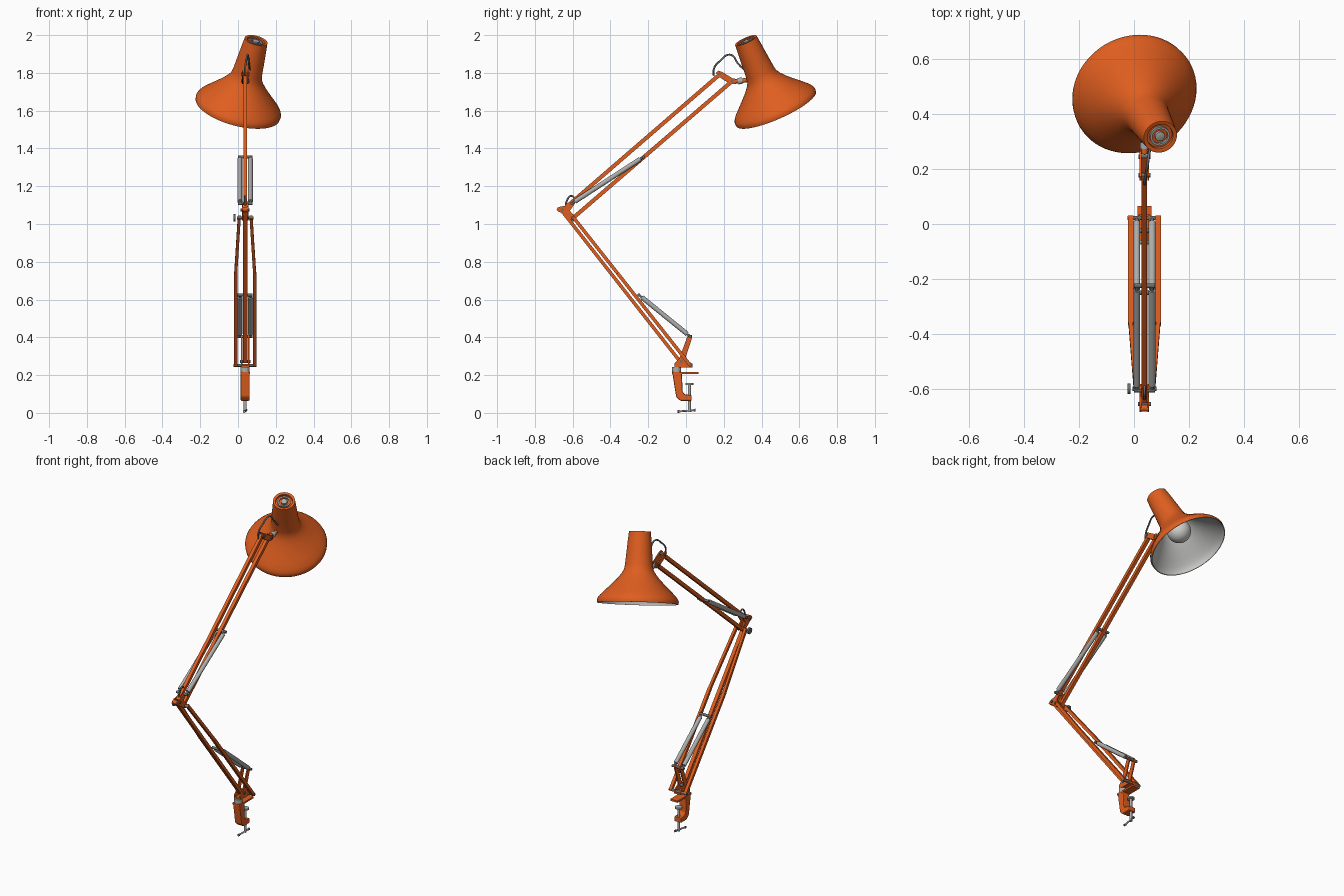
import bpy, bmesh, math
from mathutils import Vector, Matrix

if bpy.data.objects.get("Cube"):
    bpy.data.objects.remove(bpy.data.objects["Cube"], do_unlink=True)

CX = 0.038  # centre plane of the arms


def material(name, rgb):
    m = bpy.data.materials.new(name)
    m.use_nodes = True
    m.diffuse_color = (*rgb, 1)
    m.node_tree.nodes["Principled BSDF"].inputs["Base Color"].default_value = (*rgb, 1)
    return m


ORANGE = material("orange_paint", (0.74, 0.112, 0.014))
STEEL = material("spring_steel", (0.42, 0.42, 0.41))
DARK = material("dark_steel", (0.15, 0.15, 0.16))
LINING = material("pale_lining", (0.56, 0.56, 0.55))
GLASS = material("bulb_glass", (0.62, 0.62, 0.60))


def finish(name, bm, mats, matrix=Matrix(), smooth=True):
    bmesh.ops.recalc_face_normals(bm, faces=bm.faces)
    mesh = bpy.data.meshes.new(name)
    bm.to_mesh(mesh)
    bm.free()
    ob = bpy.data.objects.new(name, mesh)
    bpy.context.collection.objects.link(ob)
    ob.matrix_world = matrix
    for m in mats:
        mesh.materials.append(m)
    if smooth:
        bpy.ops.object.select_all(action='DESELECT')
        ob.select_set(True)
        bpy.context.view_layer.objects.active = ob
        bpy.ops.object.shade_smooth_by_angle(angle=math.radians(35))
    return ob


def frame(a, b):
    """Matrix at the middle of a-b, local z along a-b, local x near world x."""
    a, b = Vector(a), Vector(b)
    z = (b - a).normalized()
    side = Vector((1, 0, 0)) if abs(z.x) < 0.9 else Vector((0, 1, 0))
    y = z.cross(side).normalized()
    x = y.cross(z)
    return Matrix.Translation((a + b) / 2) @ Matrix((x, y, z)).transposed().to_4x4(), (b - a).length


def bar(name, a, b, w, h):
    m, length = frame(a, b)
    bm = bmesh.new()
    bmesh.ops.create_cube(bm, size=1)
    bmesh.ops.scale(bm, vec=(w, h, length), verts=bm.verts)
    finish(name, bm, [ORANGE], m, smooth=False)


def rod(name, a, b, r, mat=STEEL):
    m, length = frame(a, b)
    bm = bmesh.new()
    bmesh.ops.create_cone(bm, cap_ends=True, segments=20, radius1=r, radius2=r, depth=length)
    finish(name, bm, [mat], m)


def cross_pin(name, y, z, half, r=0.008, mat=DARK):
    rod(name, (CX - half, y, z), (CX + half, y, z), r, mat)


def plate(name, outline, x, thick):
    """Extrude a y-z outline along x."""
    bm = bmesh.new()
    face = bm.faces.new([bm.verts.new((x - thick / 2, y, z)) for y, z in outline])
    out = bmesh.ops.extrude_face_region(bm, geom=[face])
    bmesh.ops.translate(bm, vec=(thick, 0, 0),
                        verts=[v for v in out["geom"] if isinstance(v, bmesh.types.BMVert)])
    return finish(name, bm, [ORANGE], smooth=False)


def wire(name, points, r):
    cu = bpy.data.curves.new(name, 'CURVE')
    cu.dimensions = '3D'
    cu.bevel_depth = r
    cu.bevel_resolution = 2
    cu.use_fill_caps = True
    sp = cu.splines.new('BEZIER')
    sp.bezier_points.add(len(points) - 1)
    for bp, p in zip(sp.bezier_points, points):
        bp.co = p
        bp.handle_left_type = bp.handle_right_type = 'AUTO'
    cu.materials.append(DARK)
    bpy.context.collection.objects.link(bpy.data.objects.new(name, cu))


def lathe(profile, steps=64):
    bm = bmesh.new()
    vs = [bm.verts.new((r, 0, -t)) for r, t in profile]
    es = [bm.edges.new(pair) for pair in zip(vs, vs[1:])]
    bmesh.ops.spin(bm, geom=vs + es, cent=(0, 0, 0), axis=(0, 0, 1),
                   angle=math.tau, steps=steps)
    bmesh.ops.remove_doubles(bm, verts=bm.verts, dist=1e-5)
    return bm


# Lamp shade: outer wall, rim and pale inner wall
cap = Vector((0.096, 0.317, 1.972))
rim = Vector((0.0, 0.475, 1.615))
head, _ = frame(rim, cap)
head.translation = cap
outer = [(0.062, 0), (0.067, 0.05), (0.073, 0.12), (0.079, 0.19), (0.084, 0.217), (0.099, 0.242),
         (0.122, 0.27), (0.156, 0.305), (0.190, 0.338), (0.214, 0.362), (0.226, 0.378),
         (0.232, 0.392), (0.230, 0.408)]
inner = [(0.226, 0.408)] + [(r - 0.006, t + 0.003) for r, t in reversed(outer[2:-1])]
bm = lathe([(0, 0.014), (0.047, 0.014), (0.048, 0.002), (0.052, 0)] + outer + inner + [(0, 0.123)])
bmesh.ops.recalc_face_normals(bm, faces=bm.faces)
for f in bm.faces:
    c, n = f.calc_center_median(), f.normal
    if c.z < -0.03 and (c.x * n.x + c.y * n.y < -0.001 or n.z < -0.95):
        f.material_index = 1
finish("lamp_shade", bm, [ORANGE, LINING], head)

# Cap ring and centre screw
finish("cap_ring", lathe([(0.029, 0.016), (0.029, 0.004), (0.037, 0.004), (0.037, 0.016)], 32), [STEEL], head)
finish("cap_screw", lathe([(0.018, 0.016), (0.018, 0.002), (0.013, 0), (0, 0)], 24), [STEEL], head)

# Bulb and socket
bm = bmesh.new()
bmesh.ops.create_uvsphere(bm, u_segments=32, v_segments=20, radius=0.068)
finish("bulb", bm, [GLASS], head @ Matrix.Translation((0, 0, -0.285)))
finish("bulb_socket", lathe([(0.036, 0.12), (0.036, 0.19), (0.028, 0.24)], 24), [LINING], head)

# Upper arm: two parallel bars
bar("upper_arm_top_bar", (CX, -0.645, 1.08), (CX, 0.18, 1.793), 0.020, 0.021)
bar("upper_arm_bottom_bar", (CX, -0.60, 1.03), (CX, 0.245, 1.757), 0.020, 0.021)

# Lower arm: centre bar and a pair of rails that pinch in towards the elbow
bar("lower_arm_centre_bar", (CX, -0.655, 1.067), (CX, -0.03, 0.270), 0.022, 0.018)
low, high = Vector((0, 0.024, 0.25)), Vector((0, -0.60, 1.04))
bend = low.lerp(high, 0.62)
for side, s in (("left", 1), ("right", -1)):
    wide, narrow = Vector((CX + s * 0.050, 0, 0)), Vector((CX + s * 0.031, 0, 0))
    bar(side + "_lower_rail", low + wide, bend + wide, 0.019, 0.018)
    bar(side + "_upper_rail", bend + wide, high + narrow, 0.016, 0.018)


# Spring pairs with rods through the ends
def spring_pair(name, a, b, half):
    a, b = Vector((CX, *a)), Vector((CX, *b))
    d = (b - a).normalized()
    for side, s in (("left", 1), ("right", -1)):
        off = Vector((s * 0.028, 0, 0))
        rod(f"{side}_{name}", a + off + d * 0.02, b + off - d * 0.02, 0.0125)
        rod(f"{side}_{name}_hook", a + off, b + off, 0.006, DARK)
    for label, p in (("lower", a), ("upper", b)):
        cross_pin(f"{name}_{label}_pin", p.y, p.z, half)


spring_pair("upper_spring", (-0.605, 1.108), (-0.225, 1.355), 0.038)
spring_pair("lower_spring", (0.022, 0.405), (-0.25, 0.625), 0.040)

# Elbow, head and base bracket plates, mirrored about the centre plane
brackets = {
    "elbow_bracket": (0.014, [(-0.685, 1.075), (-0.665, 1.092), (-0.63, 1.098), (-0.60, 1.118),
                              (-0.588, 1.108), (-0.615, 1.07), (-0.582, 1.035), (-0.592, 1.018),
                              (-0.615, 1.025), (-0.655, 1.055)]),
    "head_bracket": (0.014, [(0.158, 1.80), (0.172, 1.812), (0.195, 1.803), (0.245, 1.772),
                             (0.265, 1.768), (0.265, 1.742), (0.235, 1.740), (0.17, 1.782)]),
    "base_bracket": (0.019, [(0.010, 0.412), (0.032, 0.412), (0.030, 0.39), (-0.005, 0.285),
                             (0.034, 0.26), (0.034, 0.24), (-0.06, 0.24), (-0.062, 0.262),
                             (-0.035, 0.29)]),
}
for name, (gap, outline) in brackets.items():
    for side, s in (("left", 1), ("right", -1)):
        plate(f"{side}_{name}", outline, CX + s * gap, 0.007)
plate("base_bracket_floor", [(-0.06, 0.24), (0.034, 0.24), (0.034, 0.25), (-0.06, 0.25)], CX, 0.04)
cross_pin("elbow_end_block", -0.670, 1.077, 0.015, 0.013, ORANGE)

# Pivot pins
for name, y, z, half in (("elbow_pin", -0.655, 1.075, 0.024), ("elbow_rail_pin", -0.60, 1.033, 0.044),
                         ("head_top_pin", 0.178, 1.795, 0.022), ("head_bottom_pin", 0.245, 1.757, 0.022),
                         ("base_centre_pin", -0.025, 0.272, 0.027), ("base_rail_pin", 0.022, 0.252, 0.061)):
    cross_pin(name, y, z, half)
rod("elbow_knob", (-0.024, -0.60, 1.033), (-0.012, -0.60, 1.033), 0.019, DARK)

# Head joint between the bracket and the neck
rod("head_joint", (CX, 0.255, 1.755), (CX, 0.335, 1.763), 0.012, ORANGE)
rod("head_joint_collar", (CX, 0.275, 1.756), (CX, 0.298, 1.759), 0.017)

# Cable loops at the head and elbow
wire("head_cable", [(CX, 0.145, 1.785), (CX, 0.150, 1.828), (CX + 0.006, 0.185, 1.868),
                    (CX + 0.012, 0.220, 1.895), (CX + 0.015, 0.245, 1.892),
                    (CX + 0.02, 0.275, 1.85), (CX + 0.025, 0.315, 1.81)], 0.005)
wire("elbow_cable", [(CX, -0.638, 1.09), (CX, -0.630, 1.125), (CX, -0.610, 1.148),
                     (CX, -0.592, 1.140), (CX, -0.58, 1.12)], 0.005)

# Clamp body with softened edges, top plate and pivot
rod("base_pivot", (CX, -0.05, 0.205), (CX, -0.05, 0.242), 0.024)
body = plate("clamp_body", [(-0.072, 0.212), (-0.022, 0.212), (-0.018, 0.115), (-0.008, 0.098),
                            (0.03, 0.094), (0.03, 0.064), (-0.03, 0.064), (-0.052, 0.085),
                            (-0.064, 0.16)], CX, 0.048)
soft = body.modifiers.new("soft_edges", 'BEVEL')
soft.width = 0.006
soft.segments = 2
plate("clamp_top_plate", [(-0.075, 0.216), (0.065, 0.216), (0.065, 0.205), (-0.075, 0.205)], CX, 0.05)

# Clamp screw, pad and handle
rod("clamp_screw", (CX, 0.018, 0.004), (CX, 0.018, 0.15), 0.008)
rod("clamp_pad", (CX, 0.018, 0.147), (CX, 0.018, 0.157), 0.021)
left_end, right_end = Vector((CX - 0.005, -0.045, 0.007)), Vector((CX + 0.005, 0.05, 0.015))
rod("clamp_handle", left_end, right_end, 0.005)
for label, end, other in (("front", left_end, right_end), ("back", right_end, left_end)):
    rod(f"clamp_handle_{label}_stop", end, end.lerp(other, 0.1), 0.007, DARK)
